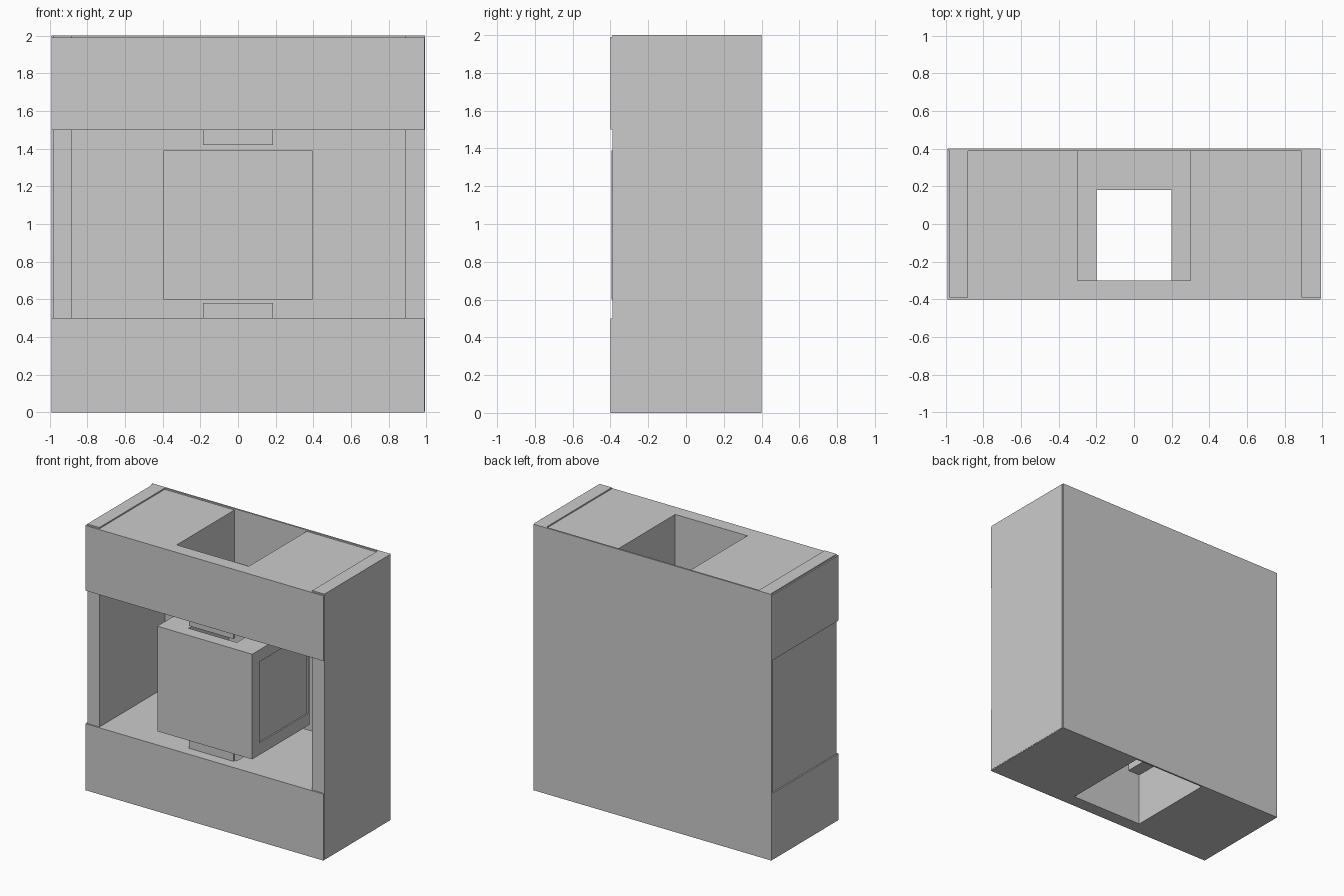
import bpy

if "Cube" in bpy.data.objects:
    bpy.data.objects.remove(bpy.data.objects["Cube"])


def box(name, x, y, z):
    """Axis-aligned box from (min, max) ranges."""
    bpy.ops.mesh.primitive_cube_add(size=1)
    ob = bpy.context.object
    ob.name = name
    ob.location = [(r[0] + r[1]) / 2 for r in (x, y, z)]
    ob.scale = [r[1] - r[0] for r in (x, y, z)]
    bpy.ops.object.transform_apply(location=True, scale=True)
    return ob


def cut(ob, x, y, z):
    """Remove a box-shaped opening from an object."""
    cutter = box("cutter", x, y, z)
    cutter.hide_render = True
    mod = ob.modifiers.new("opening", 'BOOLEAN')
    mod.operation = 'DIFFERENCE'
    mod.solver = 'EXACT'
    mod.object = cutter
    bpy.context.view_layer.objects.active = ob
    bpy.ops.object.modifier_apply(modifier=mod.name)
    bpy.data.objects.remove(cutter, do_unlink=True)


HOLE_X, HOLE_Y = (-0.2, 0.2), (-0.3, 0.18)

# Upper and lower beams: wide shaft on the outside, narrow opening inside
for name, z, shaft, tab in (
        ("lower_beam", (0, 0.5), (-0.2, 0.4), (0.5, 0.58)),
        ("upper_beam", (1.5, 1.99), (1.6, 2.2), (1.42, 1.5))):
    beam = box(name, (-0.99, 0.99), (-0.4, 0.39), z)
    cut(beam, (-0.3, 0.3), (-0.3, 0.6), shaft)
    cut(beam, HOLE_X, HOLE_Y, (z[0] - 0.2, z[1] + 0.2))
    # Small guide tab at the front edge of the opening
    box(name + "_tab", (-0.185, 0.185), (-0.32, -0.3), tab)

# Side walls
box("left_wall", (-0.98, -0.88), (-0.39, 0.39), (0.005, 2.0))
box("right_wall", (0.89, 0.992), (-0.39, 0.39), (0.005, 2.0))

# Back panel
box("back_panel", (-0.99, 0.99), (0.387, 0.4), (0, 2.0))

# Central block: vertical opening and shallow recessed sides
core = box("central_block", (-0.395, 0.395), (-0.395, 0.285), (0.6, 1.39))
cut(core, HOLE_X, HOLE_Y, (0.4, 1.6))
for s in (-1, 1):
    cut(core, sorted((s * 0.385, s * 0.5)), (-0.31, 0.265), (0.69, 1.3))
